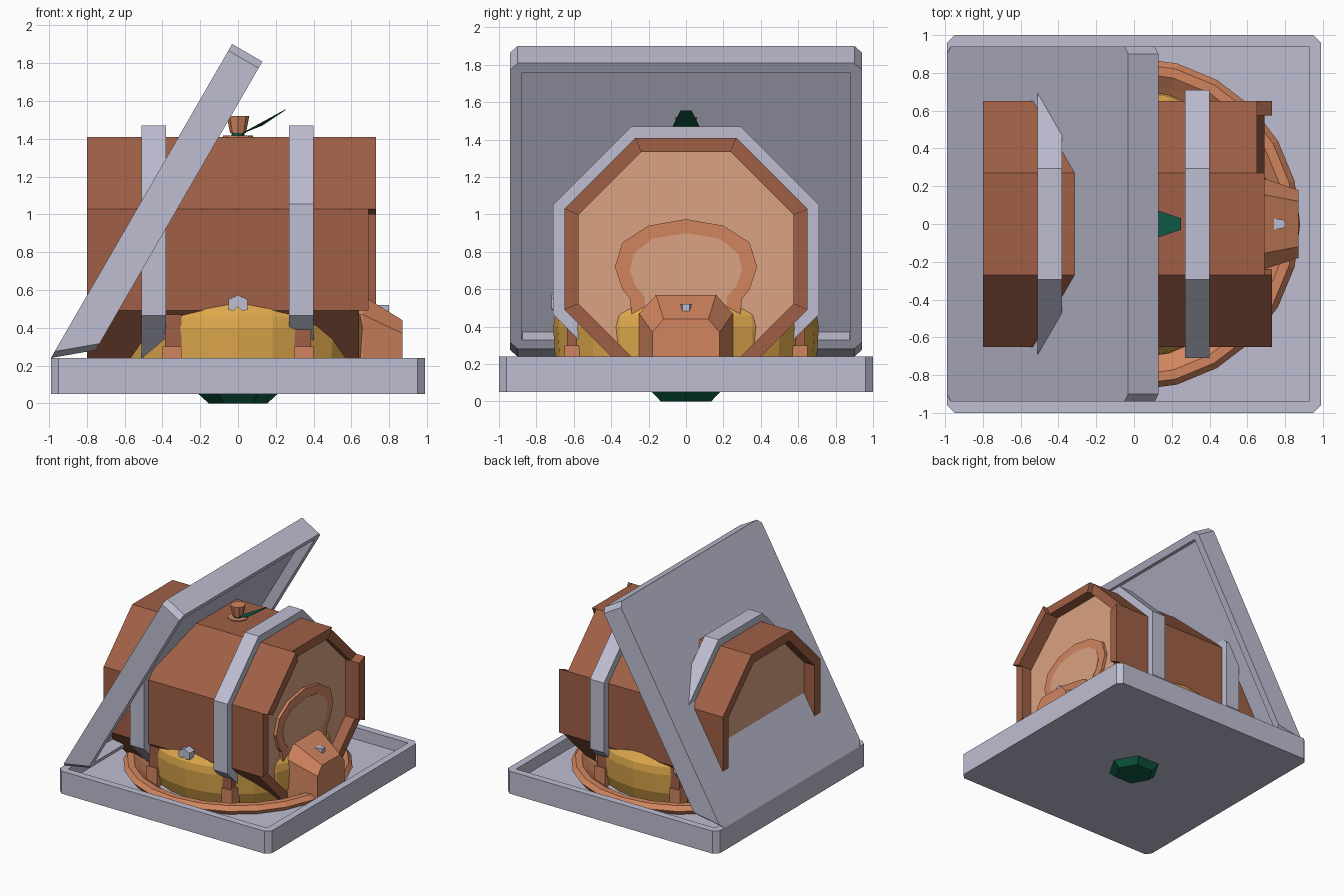
import bpy, bmesh, math
from mathutils import Vector

if "Cube" in bpy.data.objects:
    bpy.data.objects.remove(bpy.data.objects["Cube"])


def mat(name, r, g, b):
    m = bpy.data.materials.new(name)
    lin = [((c / 255 + 0.055) / 1.055) ** 2.4 for c in (r, g, b)]
    m.diffuse_color = (*lin, 1)
    m.use_nodes = True
    m.node_tree.nodes["Principled BSDF"].inputs["Base Color"].default_value = m.diffuse_color
    return m


SILVER = mat("pale steel", 190, 190, 210)
BROWN = mat("brown wood", 160, 96, 70)
COPPER = mat("copper", 210, 133, 95)
TAN = mat("tan wood", 219, 163, 130)
GOLD = mat("gold", 222, 168, 76)
GREEN = mat("dark green", 15, 92, 70)


def stack(name, loops, material, closed=False):
    """Skin a series of equal-length loops; cap the ends unless closed."""
    bm = bmesh.new()
    rows = [[bm.verts.new(p) for p in loop] for loop in loops]
    n = len(rows[0])
    pairs = list(zip(rows, rows[1:])) + ([(rows[-1], rows[0])] if closed else [])
    for a, b in pairs:
        for i in range(n):
            j = (i + 1) % n
            bm.faces.new((a[i], a[j], b[j], b[i]))
    if not closed:
        bm.faces.new(rows[0])
        bm.faces.new(rows[-1])
    bmesh.ops.recalc_face_normals(bm, faces=bm.faces)
    me = bpy.data.meshes.new(name)
    bm.to_mesh(me)
    bm.free()
    me.materials.append(material)
    ob = bpy.data.objects.new(name, me)
    bpy.context.collection.objects.link(ob)
    return ob


def rect(x0, x1, hy, z, c):
    """Rectangle with cut corners, lying flat."""
    return [Vector(p + (z,)) for p in (
        (x0 + c, -hy), (x1 - c, -hy), (x1, -hy + c), (x1, hy - c),
        (x1 - c, hy), (x0 + c, hy), (x0, hy - c), (x0, -hy + c))]


def circle(r, z, n, a0=0.0):
    return [Vector((r * math.cos(a0 + i * math.tau / n),
                    r * math.sin(a0 + i * math.tau / n), z)) for i in range(n)]


def octagon(x, apothem):
    r = apothem / math.cos(math.pi / 8)
    return [Vector((x, r * math.cos(math.pi / 8 + i * math.pi / 4),
                    0.76 + r * math.sin(math.pi / 8 + i * math.pi / 4))) for i in range(8)]


def box(name, x0, x1, y0, y1, z0, z1, material):
    return stack(name, [[Vector((x, y, z)) for x, y in
                 ((x0, y0), (x1, y0), (x1, y1), (x0, y1))] for z in (z0, z1)], material)


# Base tray and the green foot under it
stack("base_tray", [rect(-.99, .99, 1, .05, .04), rect(-.99, .99, 1, .24, .04),
                    rect(-.93, .93, .94, .24, .005), rect(-.93, .93, .94, .14, .005)], SILVER)
stack("foot_gem", [circle(.155, 0, 6), circle(.21, .05, 6), circle(.21, .06, 6)], GREEN)

# Leaning lid, hollow on its inner side
lid = [rect(0, 1.918, .94, 0, .04), rect(.155, 1.918, .94, .185, .04),
       rect(.21, 1.86, .88, .185, .005), rect(.21, 1.86, .88, .1, .005)]
stack("lid", [[Vector((-.99 + .5 * p.x + .866 * p.z, p.y, .24 + .866 * p.x - .5 * p.z))
               for p in loop] for loop in lid], SILVER)

# Copper plate and gold dish below the barrel
stack("plate", [circle(.68, .13, 24), circle(.74, .17, 24), circle(.80, .215, 24),
                circle(.85, .215, 24), circle(.88, .18, 24), circle(.84, .13, 24)],
      COPPER, closed=True)
stack("dish", [circle(.66, .13, 24), circle(.70, .24, 24), circle(.71, .40, 24),
               circle(.70, .46, 24), circle(.655, .525, 24)], GOLD)

# Barrel staves, starting at the +y side and going over the top
ends = [.73, .65, .69, .73, .69, .64, .70, .69]
outer0, inner0 = octagon(0, .65), octagon(0, .575)
for k, end in enumerate(ends):
    i, j = (k - 1) % 8, k
    prof = [outer0[i], outer0[j], inner0[j], inner0[i]]
    stack("stave_%d" % k, [[Vector((x, p.y, p.z)) for p in prof] for x in (-.8, end)], BROWN)
stack("barrel_heads", [octagon(-.70, .585), octagon(.60, .585)], TAN)

# Hoops
for name, x in (("left", -.51), ("right", .27)):
    stack(name + "_hoop", [octagon(x, .64), octagon(x, .71),
                           octagon(x + .13, .71), octagon(x + .13, .64)], SILVER, closed=True)


# Ring on the barrel end with a pale centre
def mirrored(half):
    return half + [(-y, z) for y, z in reversed(half) if y]


def end_plate(name, half, x0, x1, material):
    pts = mirrored(half)
    stack(name, [[Vector((x, y, z)) for y, z in pts] for x in (x0, x1)], material)


end_plate("end_ring", [(0, .975), (.20, .94), (.34, .85), (.38, .72), (.34, .60),
                       (.30, .55), (.29, .46)], .595, .625, COPPER)
end_plate("end_ring_centre", [(0, .90), (.18, .87), (.28, .79), (.30, .70), (.27, .62),
                              (.22, .56), (.22, .46)], .60, .628, TAN)


# Tapered spout block in front of the barrel end
def arch(x, w, flat, shoulder, top):
    return [Vector((x, y, z)) for y, z in
            ((-w, .14), (w, .14), (w, shoulder), (flat, top), (-flat, top), (-w, shoulder))]


stack("spout", [arch(.60, .25, .16, .47, .57), arch(.66, .25, .16, .47, .57),
                arch(.87, .18, .12, .37, .44)], COPPER)
stack("spout_stud", [[Vector((x, y, z)) for x, y in
      ((.71, 0), (.74, -.03), (.80, -.02), (.80, .02), (.74, .03))] for z in (.45, .52)], SILVER)

# Star-shaped clasp on the front of the dish
star = [(-.05, .55), (0, .573), (.05, .55), (.05, .495), (.02, .49), (0, .51), (-.02, .49), (-.05, .495)]
stack("front_clasp", [[Vector((x, y, z)) for x, z in star] for y in (-.72, -.64)], SILVER)

# Cradle posts with copper feet
for sx in (-1, 1):
    for sy in (-1, 1):
        xs, ys = sorted((sx * .30, sx * .385)), sorted((sy * .55, sy * .635))
        box("cradle_post", *xs, *ys, .14, .47, BROWN)
        xs, ys = sorted((sx * .30, sx * .40)), sorted((sy * .55, sy * .65))
        box("cradle_foot", *xs, *ys, .14, .30, COPPER)

# Bung on top with a leaf
stack("bung_base", [circle(.08, 1.40, 8), circle(.08, 1.418, 8)], COPPER)
stack("bung_stem", [circle(.035, 1.41, 8), circle(.035, 1.44, 8)], GREEN)
stack("bung", [circle(.042, 1.43, 8), circle(.06, 1.52, 8)], COPPER)
leaf = [(.03, -.03, 1.43), (.13, -.07, 1.47), (.25, -.03, 1.55),
        (.25, .03, 1.55), (.13, .07, 1.47), (.03, .03, 1.43)]
stack("leaf", [[Vector((x, y, z + dz)) for x, y, z in leaf] for dz in (0, .005)], GREEN)
